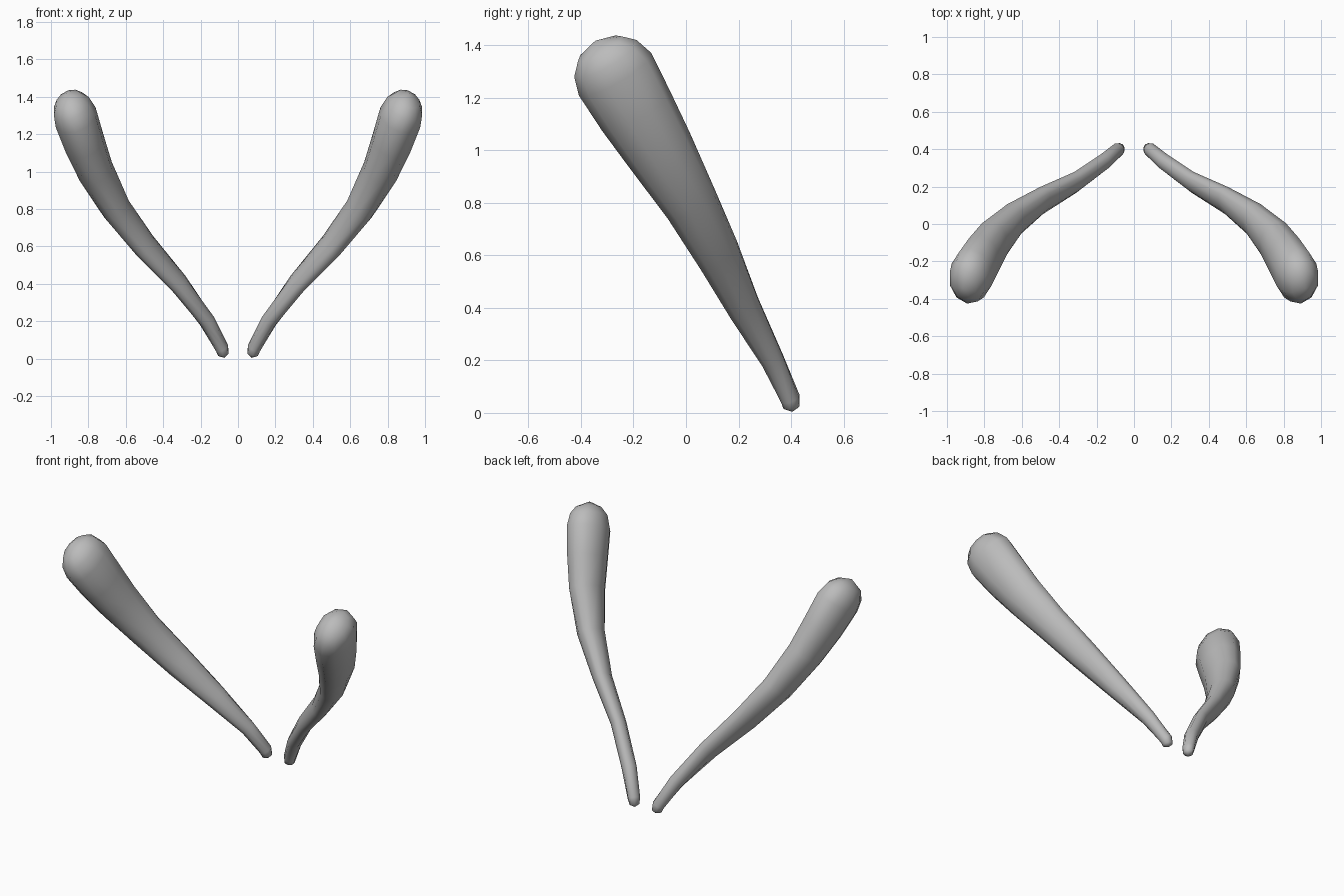
import bpy
import bmesh
import math
from mathutils import Vector

cube = bpy.data.objects.get("Cube")
if cube:
    bpy.data.objects.remove(cube, do_unlink=True)

SIDES = 10

# Stations from root to tip: centre x, y, z, long radius, short radius, sideways lean
STATIONS = [
    (.078, .402, .02, .031, .029, 0),
    (.085, .397, .055, .038, .036, 0),
    (.165, .33, .20, .046, .043, -.2),
    (.315, .222, .40, .068, .044, -.37),
    (.495, .125, .60, .090, .054, -.33),
    (.65, .018, .80, .107, .076, -.16),
    (.76, -.10, 1.0, .133, .097, 0),
    (.82, -.19, 1.15, .150, .110, 0),
    (.868, -.27, 1.29, .160, .117, 0),
    (.892, -.307, 1.35, .138, .103, 0),
    (.908, -.328, 1.388, .095, .070, 0),
]

grey = bpy.data.materials.new("plain_grey")
grey.use_nodes = True
COLOUR = (.5, .5, .5, 1)
grey.diffuse_color = COLOUR
grey.node_tree.nodes["Principled BSDF"].inputs["Base Color"].default_value = COLOUR


def build_antenna(name, side):
    """Loft oval rings along the curved stem, mirrored by side."""
    bm = bmesh.new()
    centres = [Vector(s[:3]) for s in STATIONS]
    rings = []
    for i, (centre, station) in enumerate(zip(centres, STATIONS)):
        long_r, short_r, lean = station[3:]
        ahead = centres[min(i + 1, len(centres) - 1)]
        behind = centres[max(i - 1, 0)]
        tangent = (ahead - behind).normalized()
        hint = Vector((lean, .85, .5))
        long_axis = (hint - tangent * hint.dot(tangent)).normalized()
        short_axis = tangent.cross(long_axis)
        ring = []
        for k in range(SIDES):
            a = math.tau * k / SIDES
            p = centre + long_axis * (long_r * math.cos(a)) + short_axis * (short_r * math.sin(a))
            ring.append(bm.verts.new((p.x * side, p.y, p.z)))
        rings.append(ring)

    # Stem walls
    for low, high in zip(rings, rings[1:]):
        for k in range(SIDES):
            n = (k + 1) % SIDES
            bm.faces.new((low[k], low[n], high[n], high[k]))

    # Rounded ends: a fan to a point just beyond the last ring
    for ring, tip in ((rings[0], (.073, .405, .004)), (rings[-1], (.914, -.345, 1.418))):
        point = bm.verts.new((tip[0] * side, tip[1], tip[2]))
        for k in range(SIDES):
            bm.faces.new((ring[k], ring[(k + 1) % SIDES], point))

    bmesh.ops.recalc_face_normals(bm, faces=bm.faces)
    for face in bm.faces:
        face.smooth = True
    mesh = bpy.data.meshes.new(name)
    bm.to_mesh(mesh)
    bm.free()
    mesh.materials.append(grey)
    obj = bpy.data.objects.new(name, mesh)
    bpy.context.collection.objects.link(obj)
    return obj


build_antenna("left_antenna", 1)
build_antenna("right_antenna", -1)
